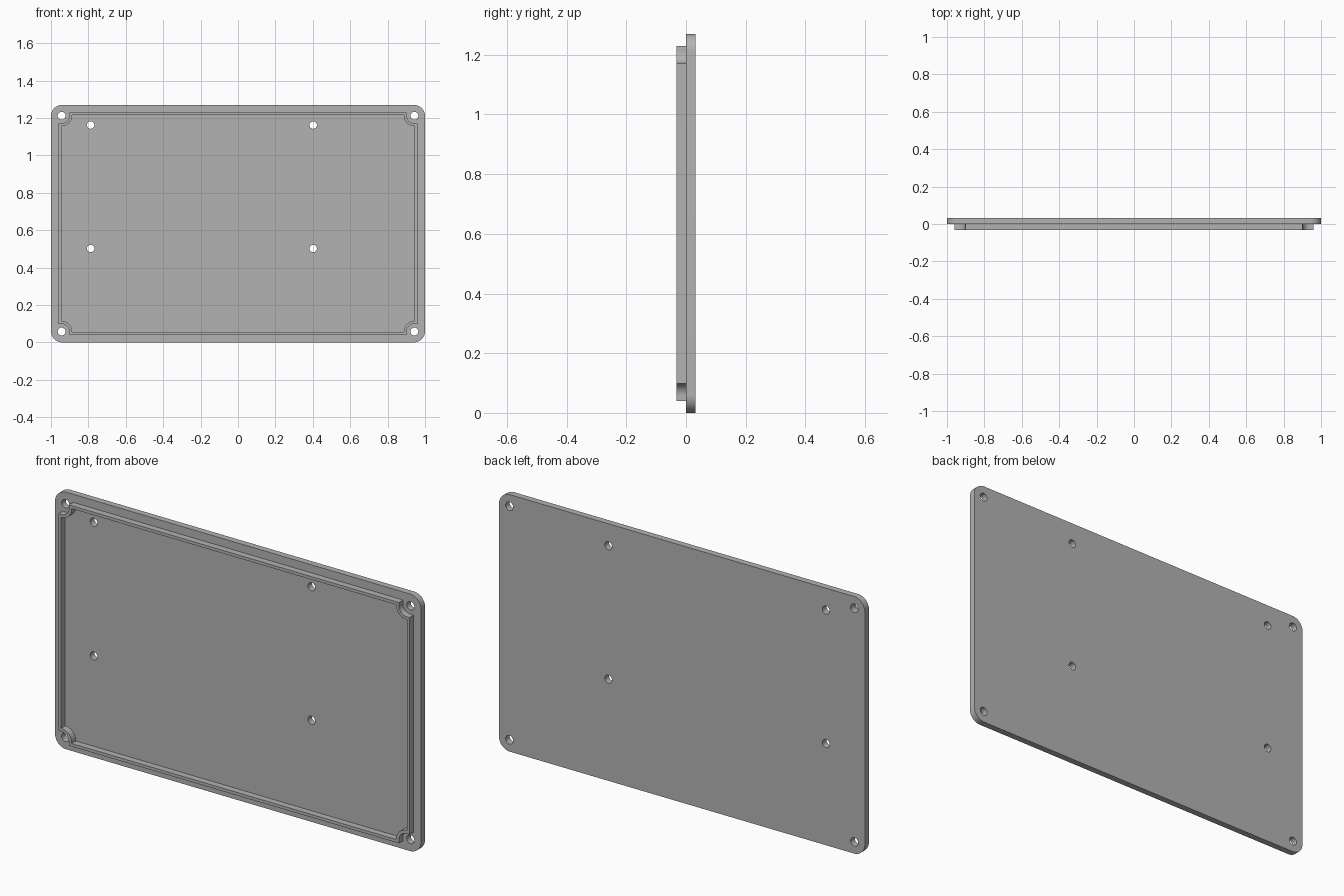
import bpy, bmesh
from math import sin, cos, pi, radians

cube = bpy.data.objects.get("Cube")
if cube:
    bpy.data.objects.remove(cube, do_unlink=True)

W, H = 1.0, 0.635          # half width and half height of the cover
THICK = 0.032              # thickness of the plate and of the lip
SCREW = (0.943, 0.577)     # corner screw position from the centre
CORNERS = [(1, 1), (-1, 1), (-1, -1), (1, -1)]

grey = bpy.data.materials.new("plain grey")
grey.use_nodes = True
colour = (0.45, 0.45, 0.45, 1)
grey.diffuse_color = colour
grey.node_tree.nodes["Principled BSDF"].inputs["Base Color"].default_value = colour


def arc(cx, cy, r, start, sweep, steps):
    return [(cx + r * cos(start + sweep * i / steps),
             cy + r * sin(start + sweep * i / steps)) for i in range(steps + 1)]


def circle(cx, cy, r):
    return arc(cx, cy, r, 0, 2 * pi, 32)[:-1]


def rounded_outline(r):
    points = []
    for i, (sx, sy) in enumerate(CORNERS):
        points += arc(sx * (W - r), sy * (H - r), r, i * pi / 2, pi / 2, 12)
    return points


def notched_outline(half_w, half_h, r):
    """Rectangle whose corners are scooped out around the screws."""
    points = []
    for i, (sx, sy) in enumerate(CORNERS):
        cx, cy = sx * SCREW[0], sy * SCREW[1]
        scoop = arc(cx, cy, r, pi * 1.5 + i * pi / 2, -pi / 2, 12)
        side, level = (sx * half_w, cy - sy * r), (cx - sx * r, sy * half_h)
        ends = (side, level) if i % 2 == 0 else (level, side)
        points += [ends[0]] + scoop + [ends[1]]
    return points


def slab(name, outlines, y):
    """Flat sheet from an outer outline and holes, standing upright."""
    curve = bpy.data.curves.new(name, "CURVE")
    curve.dimensions = "2D"
    curve.fill_mode = "BOTH"
    curve.extrude = THICK / 2
    for outline in outlines:
        spline = curve.splines.new("POLY")
        spline.points.add(len(outline) - 1)
        for point, (px, py) in zip(spline.points, outline):
            point.co = (px, py, 0, 1)
        spline.use_cyclic_u = True
    obj = bpy.data.objects.new(name, curve)
    bpy.context.collection.objects.link(obj)
    obj.rotation_euler = (pi / 2, 0, 0)
    obj.location = (0, y, H)
    bpy.ops.object.select_all(action="DESELECT")
    obj.select_set(True)
    bpy.context.view_layer.objects.active = obj
    bpy.ops.object.convert(target="MESH")
    obj = bpy.context.object
    bm = bmesh.new()
    bm.from_mesh(obj.data)
    bmesh.ops.remove_doubles(bm, verts=bm.verts, dist=0.0001)
    bmesh.ops.recalc_face_normals(bm, faces=bm.faces)
    bm.to_mesh(obj.data)
    bm.free()
    obj.data.materials.clear()
    obj.data.materials.append(grey)
    bpy.ops.object.shade_smooth_by_angle(angle=radians(30))


# Cover plate with corner screw holes and four mounting holes
holes = [circle(sx * SCREW[0], sy * SCREW[1], 0.021) for sx, sy in CORNERS]
holes += [circle(x, z - H, 0.02) for x in (-0.788, 0.402) for z in (0.502, 1.162)]
slab("cover_plate", [rounded_outline(0.06)] + holes, THICK / 2)

# Locating lip on the inner face
wall = 0.015
slab("locating_lip", [notched_outline(W - 0.04, H - 0.04, 0.041),
                      notched_outline(W - 0.04 - wall, H - 0.04 - wall, 0.041 + wall)],
     -THICK / 2)
